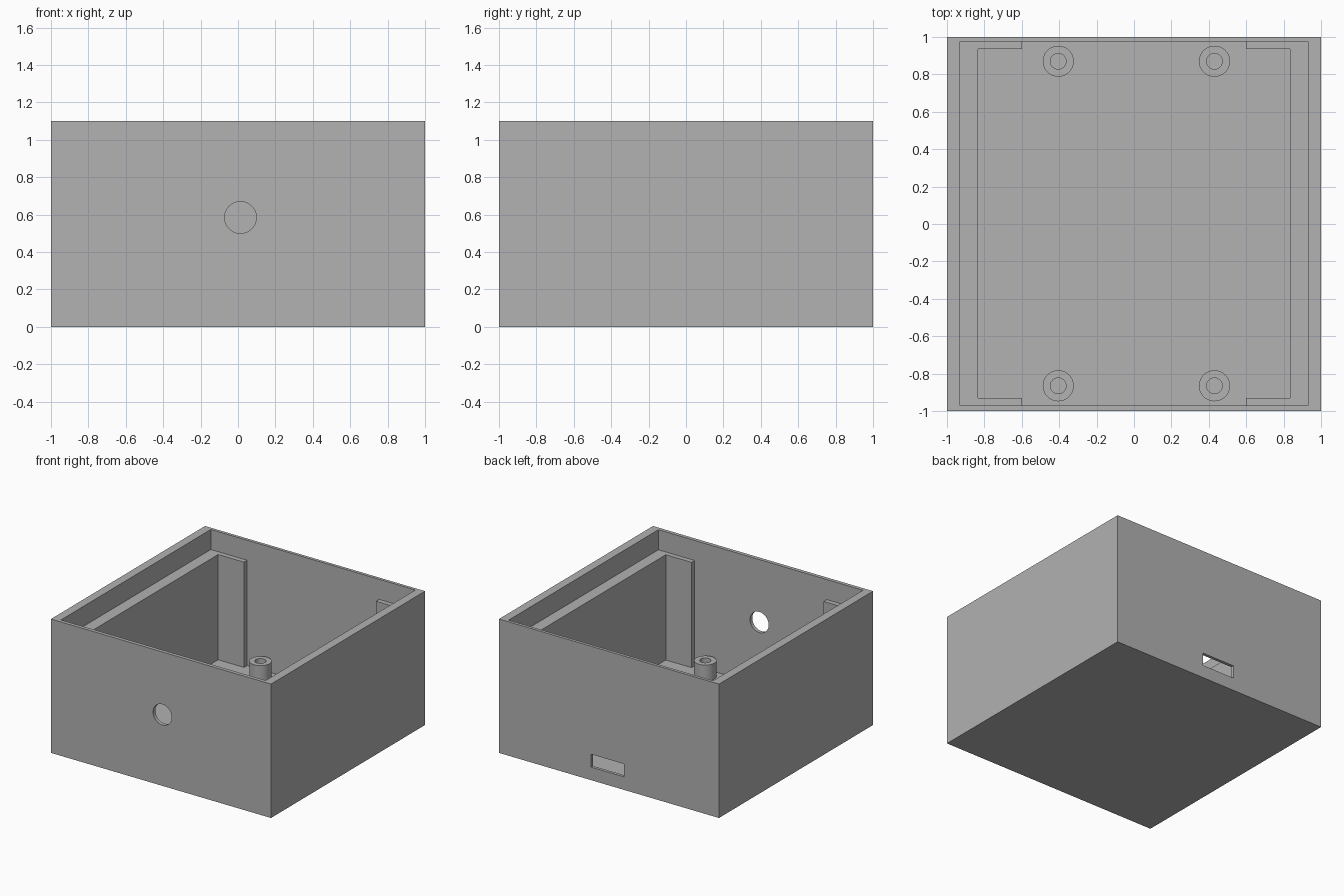
import bpy, bmesh, math
from mathutils import Matrix, Vector

if "Cube" in bpy.data.objects:
    bpy.data.objects.remove(bpy.data.objects["Cube"], do_unlink=True)

grey = bpy.data.materials.new("plain_grey")
grey.use_nodes = True
colour = (0.445, 0.445, 0.445, 1)
grey.diffuse_color = colour
grey.node_tree.nodes["Principled BSDF"].inputs["Base Color"].default_value = colour

HEIGHT, FLOOR, LEDGE = 1.10, 0.07, 0.935
FRONT, BACK, SIDE = -0.97, 0.975, 0.93      # inner wall faces


def finish(name, bm):
    bmesh.ops.recalc_face_normals(bm, faces=bm.faces)
    mesh = bpy.data.meshes.new(name)
    bm.to_mesh(mesh)
    bm.free()
    mesh.materials.append(grey)
    obj = bpy.data.objects.new(name, mesh)
    bpy.context.collection.objects.link(obj)
    return obj


def prism(name, points, z0, z1):
    bm = bmesh.new()
    base = bm.faces.new([bm.verts.new((x, y, z0)) for x, y in points])
    top = bmesh.ops.extrude_face_region(bm, geom=[base])["geom"]
    bmesh.ops.translate(bm, vec=(0, 0, z1 - z0),
                        verts=[v for v in top if isinstance(v, bmesh.types.BMVert)])
    if base.is_valid and len(base.edges) and any(len(e.link_faces) == 1 for e in base.edges):
        bm.faces.new([v for v in base.verts])
    return finish(name, bm)


def box(name, low, high):
    bm = bmesh.new()
    low, high = Vector(low), Vector(high)
    size = high - low
    bmesh.ops.create_cube(bm, size=1, matrix=Matrix.Translation((low + high) / 2)
                          @ Matrix.Diagonal((*size, 1)))
    return finish(name, bm)


def activate(obj):
    bpy.ops.object.select_all(action="DESELECT")
    obj.select_set(True)
    bpy.context.view_layer.objects.active = obj


def cut(target, cutter):
    mod = target.modifiers.new("cut", "BOOLEAN")
    mod.operation, mod.solver, mod.object = "DIFFERENCE", "EXACT", cutter
    activate(target)
    bpy.ops.object.modifier_apply(modifier=mod.name)
    bpy.data.objects.remove(cutter, do_unlink=True)


# Open-topped shell
shell = box("box_shell", (-1, -1, 0), (1, 1, HEIGHT))
cut(shell, box("cavity_cutter", (-SIDE, FRONT, FLOOR), (SIDE, BACK, HEIGHT + 0.2)))

# Round hole through the front wall
bm = bmesh.new()
bmesh.ops.create_cone(bm, cap_ends=True, segments=48, radius1=0.085, radius2=0.085, depth=0.2,
                      matrix=Matrix.Translation((0.013, -1, 0.585))
                      @ Matrix.Rotation(math.pi / 2, 4, "X"))
cut(shell, finish("hole_cutter", bm))

# Socket slot through the back wall
cut(shell, box("slot_cutter", (-0.137, 0.9, 0.107), (0.163, 1.1, 0.213)))

# Thick side liners with short returns, forming the lid ledge
liner = [(SIDE, FRONT), (SIDE, BACK), (0.6, BACK), (0.6, 0.935),
         (0.835, 0.935), (0.835, -0.93), (0.6, -0.93), (0.6, FRONT)]
for side, sign in (("left", 1), ("right", -1)):
    prism(side + "_liner", [(sign * x, y) for x, y in liner], FLOOR, LEDGE)

# Hollow screw posts on the floor
for end, y in (("front", -0.865), ("back", 0.87)):
    for side, x in (("left", 0.43), ("right", -0.405)):
        bm = bmesh.new()
        ring = [bm.verts.new((r, 0, z)) for r, z in
                ((0.042, FLOOR), (0.042, 0.2), (0.083, 0.2), (0.083, FLOOR))]
        edges = [bm.edges.new(pair) for pair in zip(ring, ring[1:])]
        bmesh.ops.spin(bm, geom=ring + edges, cent=(0, 0, 0), axis=(0, 0, 1),
                       angle=math.tau, steps=40, use_merge=True)
        bmesh.ops.remove_doubles(bm, verts=bm.verts, dist=0.0001)
        post = finish(f"{end}_{side}_post", bm)
        post.location = (x, y, 0)
        activate(post)
        bpy.ops.object.shade_smooth_by_angle(angle=math.radians(35))
